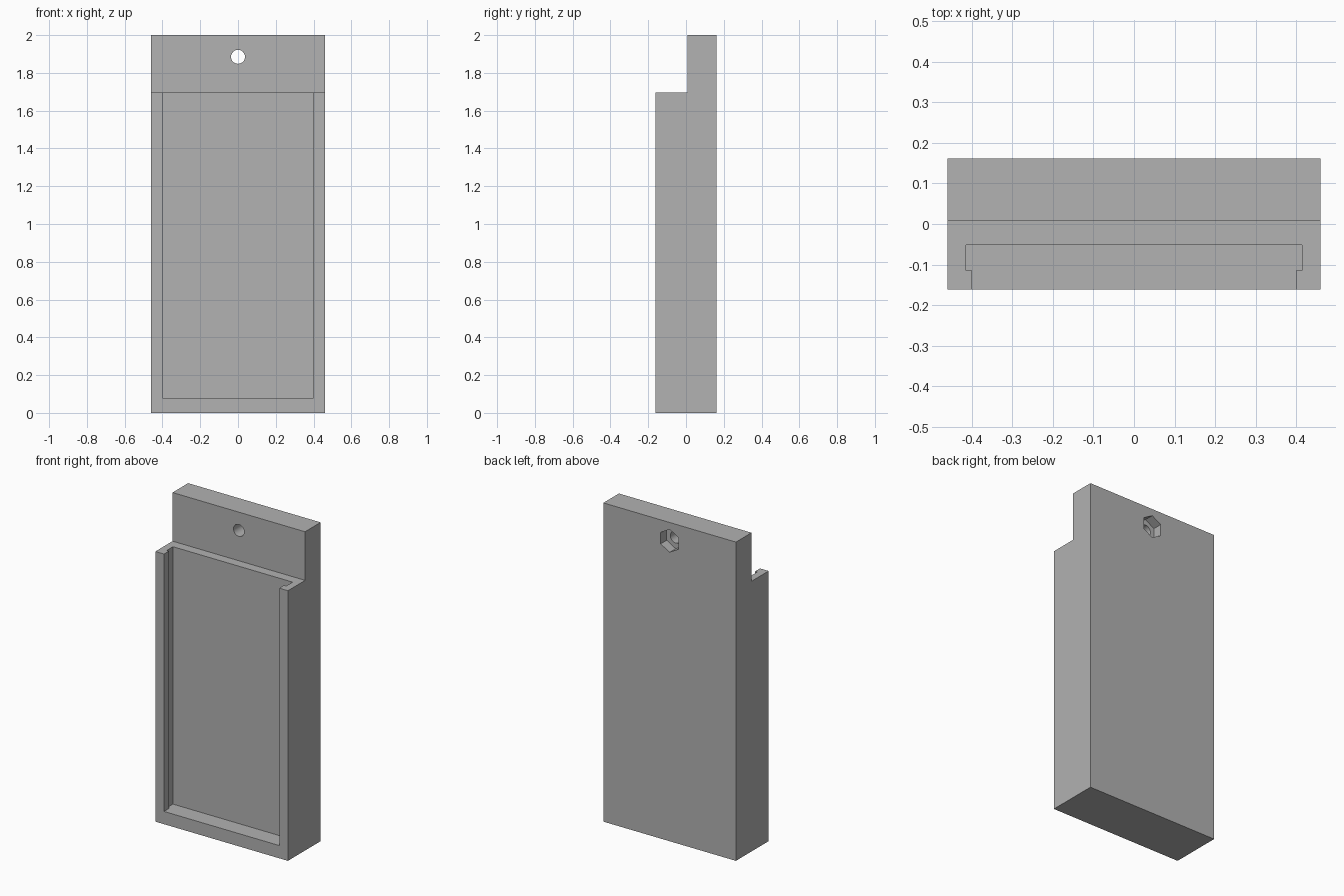
import bpy, bmesh, math
from mathutils import Vector

if "Cube" in bpy.data.objects:
    bpy.data.objects.remove(bpy.data.objects["Cube"], do_unlink=True)

grey = bpy.data.materials.new("plain grey")
grey.use_nodes = True
grey.diffuse_color = (0.445, 0.445, 0.445, 1)
grey.node_tree.nodes["Principled BSDF"].inputs["Base Color"].default_value = grey.diffuse_color

HALF_WIDTH, HALF_DEPTH, HEIGHT = 0.46, 0.162, 2.0
SHOULDER, PLATE_FRONT = 1.695, 0.008
HOLE_Z = 1.885


def prism(name, outline, direction):
    """Extrude a closed 3D outline along a direction."""
    bm = bmesh.new()
    face = bm.faces.new([bm.verts.new(p) for p in outline])
    result = bmesh.ops.extrude_face_region(bm, geom=[face])
    moved = [v for v in result["geom"] if isinstance(v, bmesh.types.BMVert)]
    bmesh.ops.translate(bm, verts=moved, vec=Vector(direction))
    bmesh.ops.recalc_face_normals(bm, faces=bm.faces)
    mesh = bpy.data.meshes.new(name)
    bm.to_mesh(mesh)
    bm.free()
    mesh.materials.append(grey)
    obj = bpy.data.objects.new(name, mesh)
    bpy.context.collection.objects.link(obj)
    return obj


def ring(radius, sides, y):
    """Polygon facing y, with a corner pointing straight up."""
    angles = [math.tau * i / sides for i in range(sides)]
    return [(radius * math.sin(a), y, HOLE_Z + radius * math.cos(a)) for a in angles]


# Stepped holder body, extruded across its width
side = [(-HALF_DEPTH, 0), (HALF_DEPTH, 0), (HALF_DEPTH, HEIGHT),
        (PLATE_FRONT, HEIGHT), (PLATE_FRONT, SHOULDER), (-HALF_DEPTH, SHOULDER)]
body = prism("holder_body", [(-HALF_WIDTH, y, z) for y, z in side], (2 * HALF_WIDTH, 0, 0))

# Undercut slot open at the front and top
half = [(0.4, -0.2), (0.4, -0.115), (0.415, -0.115), (0.415, -0.052)]
section = half + [(-x, y) for x, y in reversed(half)]
slot = prism("slot_cutter", [(x, y, 0.08) for x, y in section], (0, 0, 1.8))

# Screw hole and hexagonal nut pocket in the back
hole = prism("screw_hole_cutter", ring(0.037, 32, -0.1), (0, 0.4, 0))
pocket = prism("nut_pocket_cutter", ring(0.072, 6, HALF_DEPTH - 0.06), (0, 0.2, 0))

bpy.ops.object.select_all(action='DESELECT')
bpy.context.view_layer.objects.active = body
body.select_set(True)
for cutter in (slot, hole, pocket):
    cutter.hide_render = True
    cut = body.modifiers.new(cutter.name, 'BOOLEAN')
    cut.operation = 'DIFFERENCE'
    cut.solver = 'EXACT'
    cut.object = cutter
    bpy.ops.object.modifier_apply(modifier=cut.name)
    bpy.data.objects.remove(cutter, do_unlink=True)

bpy.ops.object.shade_smooth_by_angle(angle=math.radians(30))
